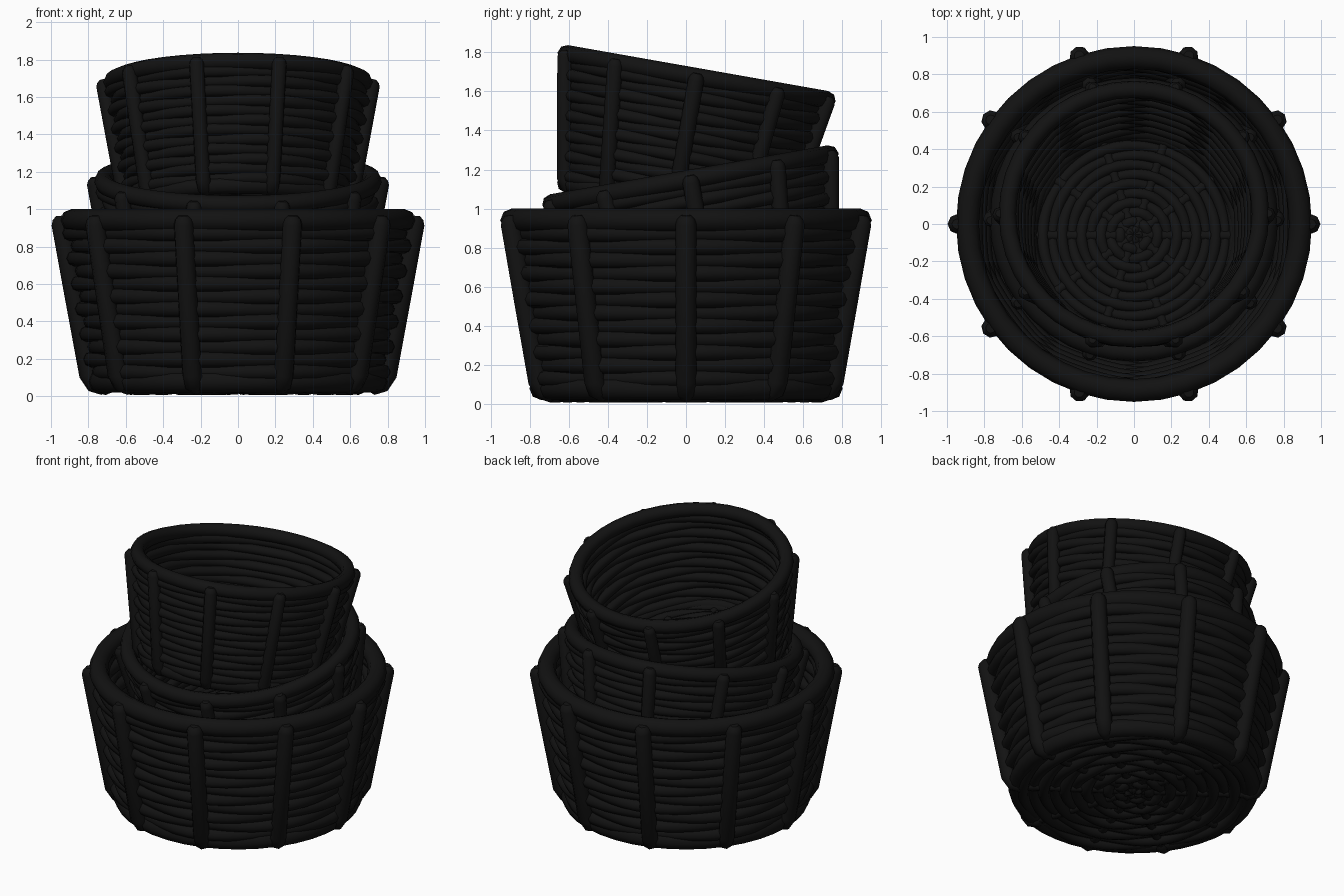
import bpy
from math import sin, cos, pi, radians
from mathutils import Matrix

if "Cube" in bpy.data.objects:
    bpy.data.objects.remove(bpy.data.objects["Cube"])

TAU = 2 * pi
STAKES = 10

cane = bpy.data.materials.new("dark_cane")
cane.diffuse_color = (0.006, 0.006, 0.006, 1)
cane.use_nodes = True
cane.node_tree.nodes["Principled BSDF"].inputs["Base Color"].default_value = cane.diffuse_color


def canes(name, paths, radius, closed, place):
    """Round canes swept along paths of (x, y, z, thickness), as one smooth mesh."""
    cu = bpy.data.curves.new(name, 'CURVE')
    cu.dimensions = '3D'
    cu.bevel_depth = radius
    cu.bevel_resolution = 2
    cu.use_fill_caps = not closed
    for pts in paths:
        sp = cu.splines.new('POLY')
        sp.points.add(len(pts) - 1)
        for p, (x, y, z, t) in zip(sp.points, pts):
            p.co = (x, y, z, 1)
            p.radius = t
        sp.use_cyclic_u = closed
    ob = bpy.data.objects.new(name, cu)
    bpy.context.collection.objects.link(ob)
    ob.matrix_world = place
    bpy.ops.object.select_all(action='DESELECT')
    ob.select_set(True)
    bpy.context.view_layer.objects.active = ob
    bpy.ops.object.convert(target='MESH')
    ob = bpy.context.object
    ob.data.materials.append(cane)
    bpy.ops.object.shade_smooth_by_angle(angle=radians(50))


def ring(r, z, n, dr=0.0, dz=0.0):
    """Closed ring that waves in and out (dr) or up and down (dz) past the stakes."""
    out = []
    for i in range(n):
        a = TAU * i / n
        w = cos(a * STAKES / 2)
        out.append(((r + dr * w) * cos(a), (r + dr * w) * sin(a), z + dz * w, 1))
    return out


def radial(profile):
    """The same (radius, z, thickness) path repeated at every stake angle."""
    return [[(r * cos(a), r * sin(a), z, t) for r, z, t in profile]
            for a in (TAU * k / STAKES for k in range(STAKES))]


def wall_r(z):
    return 0.75 + 0.167 * (z - 0.08)


def basket(tag, place):
    # woven wall
    rows = [0.13 + 0.0675 * i for i in range(12)]
    canes(tag + "_wall_weave",
          [ring(wall_r(z), z, 60, dr=0.018 * (-1) ** i) for i, z in enumerate(rows)],
          0.043, True, place)
    # top and bottom rims
    canes(tag + "_top_rim", [ring(0.89, 0.94, 40)], 0.061, True, place)
    canes(tag + "_base_rim", [ring(0.742, 0.08, 40)], 0.06, True, place)
    # upright stakes with rounded ends, tucked under the base
    canes(tag + "_stakes",
          radial([(0.70, 0.05, 0.5), (0.72, 0.052, 0.85), (0.765, 0.07, 1), (0.797, 0.12, 1),
                  (0.87, 0.52, 1), (0.943, 0.92, 1), (0.945, 0.945, 0.85),
                  (0.947, 0.965, 0.5)]),
          0.054, False, place)
    # woven floor
    canes(tag + "_floor_weave",
          [ring(0.03 + 0.068 * i, 0.06, 60 if i > 3 else 30, dz=0.014 * (-1) ** i)
           for i in range(11)], 0.04, True, place)
    canes(tag + "_floor_spokes", radial([(0.02, 0.06, 1), (0.72, 0.06, 1)]),
          0.036, False, place)


def placed(y, z, tilt, s):
    return (Matrix.Translation((0, y, z)) @ Matrix.Rotation(radians(tilt), 4, 'X')
            @ Matrix.Scale(s, 4))


# three nested baskets, the inner two tipped opposite ways
basket("large_basket", placed(0, 0, 0, 1))
basket("medium_basket", placed(0.155, 0.40, 10, 0.81))
basket("small_basket", placed(-0.07, 0.97, -10, 0.76))
